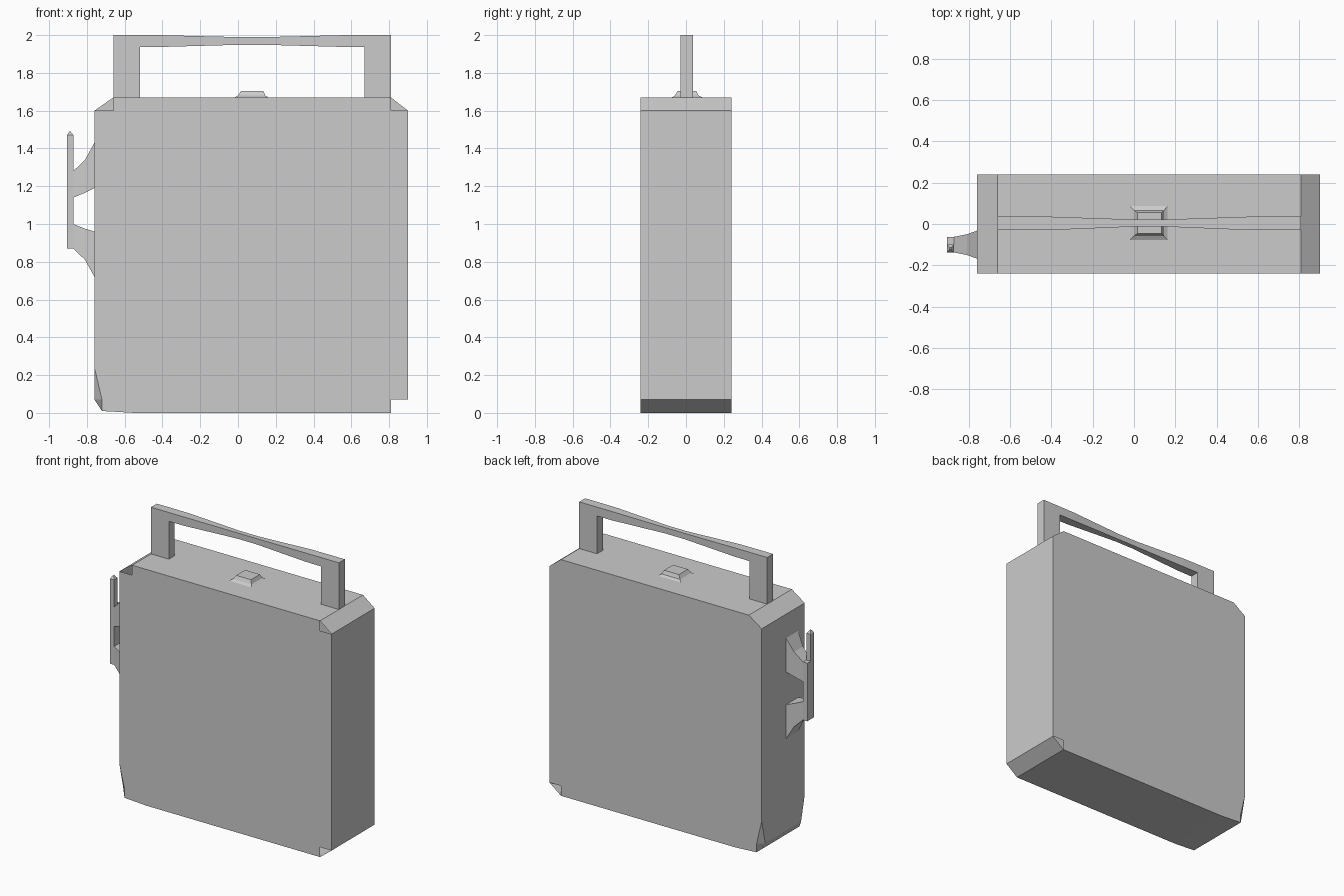
import bpy, bmesh, math

if "Cube" in bpy.data.objects:
    bpy.data.objects.remove(bpy.data.objects["Cube"])


def make_object(name, verts, faces):
    mesh = bpy.data.meshes.new(name)
    mesh.from_pydata(verts, [], faces)
    bm = bmesh.new()
    bm.from_mesh(mesh)
    bmesh.ops.remove_doubles(bm, verts=bm.verts, dist=0.0005)
    bmesh.ops.recalc_face_normals(bm, faces=bm.faces)
    bm.to_mesh(mesh)
    bm.free()
    obj = bpy.data.objects.new(name, mesh)
    bpy.context.collection.objects.link(obj)
    return obj


def loft(name, rings):
    """Skin a chain of four-cornered rings and cap both ends."""
    verts = [v for ring in rings for v in ring]
    last = 4 * (len(rings) - 1)
    faces = [(0, 1, 2, 3), tuple(last + i for i in range(4))]
    for r in range(0, last, 4):
        for i in range(4):
            j = (i + 1) % 4
            faces.append((r + i, r + j, r + 4 + j, r + 4 + i))
    return make_object(name, verts, faces)


def ring_x(x, y0, y1, z0, z1):
    return [(x, y0, z0), (x, y1, z0), (x, y1, z1), (x, y0, z1)]


def ring_z(z, x0, x1, y0, y1):
    return [(x0, y0, z), (x1, y0, z), (x1, y1, z), (x0, y1, z)]


# Body: two stepped panels joined by strips, with a pinched lower left corner
D, TOP, SH, LOW = 0.24, 1.67, 1.6, 0.07
verts, faces = [], []


def face(*pts):
    start = len(verts)
    verts.extend(pts)
    faces.append(tuple(range(start, start + len(pts))))


def strip(a, b):
    face((a[0], -D, a[1]), (b[0], -D, b[1]), (b[0], D, b[1]), (a[0], D, a[1]))


lower = [(-0.76, 0.24), (-0.72, LOW), (-0.72, 0.01), (-0.55, 0),
         (0.81, 0), (0.81, LOW), (0.9, LOW), (0.9, SH)]
front = lower + [(0.81, SH), (0.81, TOP), (-0.66, TOP), (-0.66, SH), (-0.76, SH)]
back = lower + [(0.81, TOP), (-0.66, TOP), (-0.76, SH)]
face(*[(x, -D, z) for x, z in front])
face(*[(x, D, z) for x, z in back])
outline = [(-0.55, 0), (0.81, 0), (0.9, LOW), (0.9, SH),
           (0.81, TOP), (-0.66, TOP), (-0.76, SH)]
for a, b in zip(outline, outline[1:]):
    strip(a, b)

I = 0.2
face((-0.76, -D, SH), (-0.76, D, SH), (-0.76, D, 0.24),
     (-0.76, I, LOW), (-0.76, -I, LOW), (-0.76, -D, 0.24))
face((-0.76, -I, LOW), (-0.76, I, LOW), (-0.72, I, 0.01), (-0.72, -I, 0.01))
face((-0.72, -D, 0.01), (-0.72, -I, 0.01), (-0.72, I, 0.01),
     (-0.72, D, 0.01), (-0.55, D, 0), (-0.55, -D, 0))
for s in (-1, 1):
    face((-0.76, s * D, 0.24), (-0.72, s * D, LOW), (-0.76, s * I, LOW))
    face((-0.76, s * I, LOW), (-0.72, s * D, LOW),
         (-0.72, s * D, 0.01), (-0.72, s * I, 0.01))
make_object("body", verts, faces)

# Carrying handle: grip thins toward the middle
rings = []
for x in (-0.52, -0.4, -0.2, 0.0, 0.15, 0.35, 0.55, 0.67):
    t = 0.5 + 0.5 * math.cos(math.pi * min(1, abs(x - 0.075) / 0.55))
    rings.append(ring_x(x, -0.03 + 0.018 * t, 0.036 - 0.015 * t,
                        1.937 + 0.012 * t, 2.0 - 0.011 * t))
loft("handle_grip", rings)
for side, x0, x1 in (("left", -0.66, -0.52), ("right", 0.67, 0.81)):
    loft("handle_post_" + side, [ring_z(1.66, x0, x1, -0.03, 0.036),
                                 ring_z(2.0, x0, x1, -0.03, 0.036)])

# Button on the top
loft("top_button", [ring_z(1.668, -0.022, 0.165, -0.08, 0.09),
                    ring_z(1.68, 0.0, 0.145, -0.058, 0.066),
                    ring_z(1.705, 0.017, 0.133, -0.045, 0.055)])

# Side latch: two flared brackets, a plate and a pointed pin
for part, spans in (("upper", ((1.19, 1.43), (1.165, 1.34), (1.14, 1.28))),
                    ("lower", ((0.72, 0.96), (0.81, 0.975), (0.87, 1.0)))):
    widths = ((-0.76, 0.068), (-0.81, 0.05), (-0.872, 0.038))
    loft("latch_bracket_" + part, [ring_x(x, -0.1 - w, -0.1 + w, *span)
                                   for (x, w), span in zip(widths, spans)])
loft("latch_plate", [ring_z(0.87, -0.905, -0.872, -0.138, -0.062),
                     ring_z(1.28, -0.905, -0.872, -0.138, -0.062)])
loft("latch_pin", [ring_z(1.28, -0.905, -0.872, -0.138, -0.1),
                   ring_z(1.47, -0.905, -0.872, -0.138, -0.1),
                   ring_z(1.49, -0.893, -0.886, -0.124, -0.114)])
